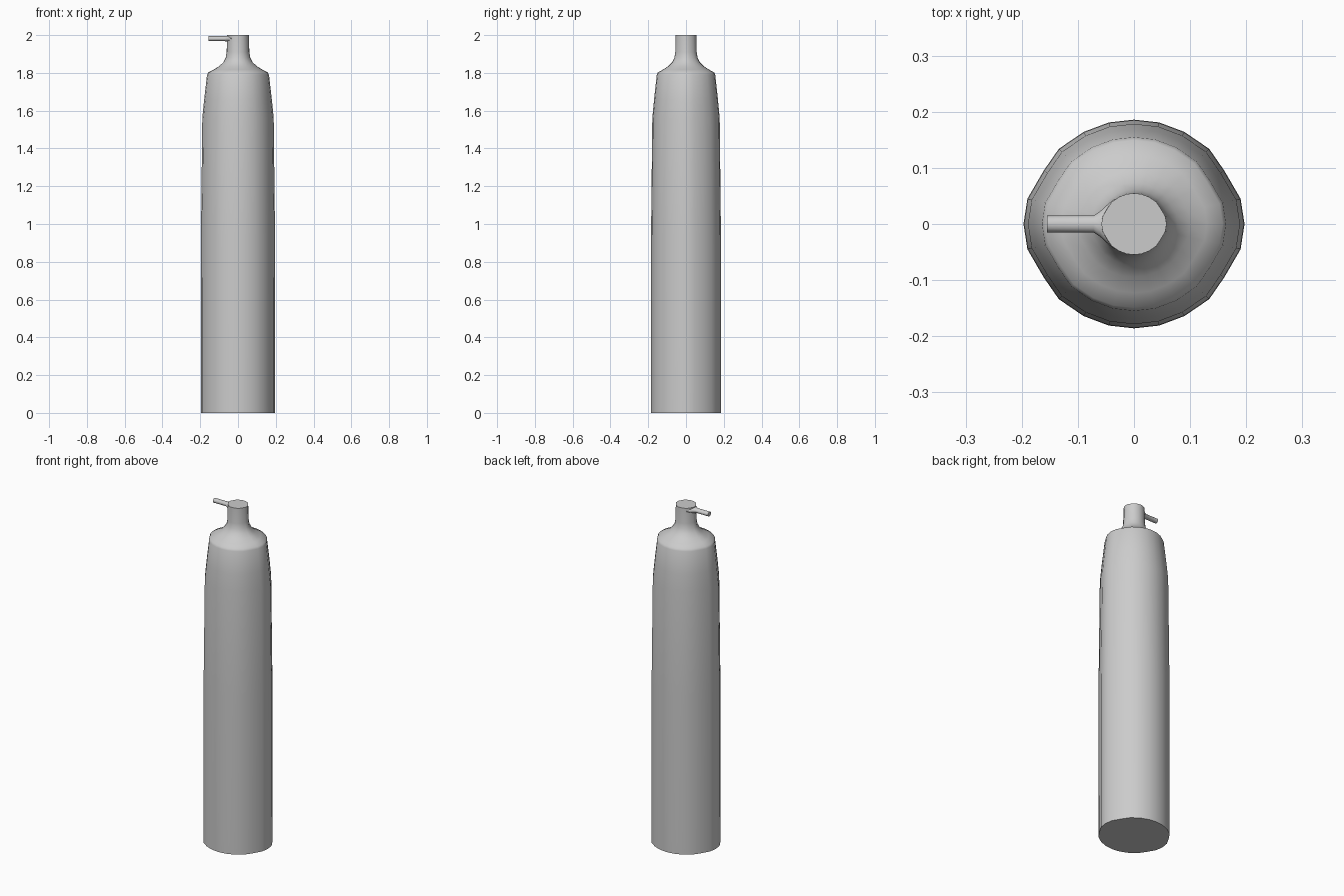
import bpy, bmesh, math

if "Cube" in bpy.data.objects:
    bpy.data.objects.remove(bpy.data.objects["Cube"])

def loft(name, rings):
    """Skin a list of equal-length closed rings and cap both ends."""
    bm = bmesh.new()
    loops = [[bm.verts.new(p) for p in ring] for ring in rings]
    n = len(loops[0])
    for a, b in zip(loops, loops[1:]):
        for i in range(n):
            j = (i + 1) % n
            bm.faces.new((a[i], a[j], b[j], b[i]))
    bm.faces.new(loops[0][::-1])
    bm.faces.new(loops[-1])
    bmesh.ops.recalc_face_normals(bm, faces=bm.faces)
    mesh = bpy.data.meshes.new(name)
    bm.to_mesh(mesh)
    bm.free()
    obj = bpy.data.objects.new(name, mesh)
    bpy.context.collection.objects.link(obj)
    bpy.ops.object.select_all(action='DESELECT')
    obj.select_set(True)
    bpy.context.view_layer.objects.active = obj
    bpy.ops.object.shade_smooth_by_angle(angle=math.radians(50))
    return obj

# Soft hexagonal cross-section: one quadrant, mirrored twice (24 sides)
quad = [(0.197, 0), (0.190, 0.045), (0.161, 0.095), (0.134, 0.134),
        (0.090, 0.164), (0.045, 0.181), (0, 0.186)]
half = quad + [(-x, y) for x, y in quad[-2::-1]]
section = half + [(x, -y) for x, y in half[-2:0:-1]]

# Bottle body, shoulder and neck: (half width, height)
profile = [(0.197, 0), (0.196, 0.94), (0.189, 1.56), (0.179, 1.66),
           (0.164, 1.79), (0.158, 1.802), (0.130, 1.817), (0.100, 1.835),
           (0.078, 1.856), (0.065, 1.88), (0.060, 1.91), (0.058, 2.0)]
loft("bottle_body", [[(x * r / 0.197, y * r / 0.197, z) for x, y in section]
                     for r, z in profile])

# Spout flaring into the neck: (x, half width, half height)
spout = [(-0.155, 0.015, 0.013), (-0.072, 0.015, 0.013),
         (-0.060, 0.023, 0.015), (-0.048, 0.034, 0.017),
         (-0.036, 0.044, 0.018), (-0.015, 0.046, 0.018)]
loft("spout", [[(x, w * math.cos(a), 1.981 + h * math.sin(a))
                for a in (math.tau * i / 12 for i in range(12))]
               for x, w, h in spout])
